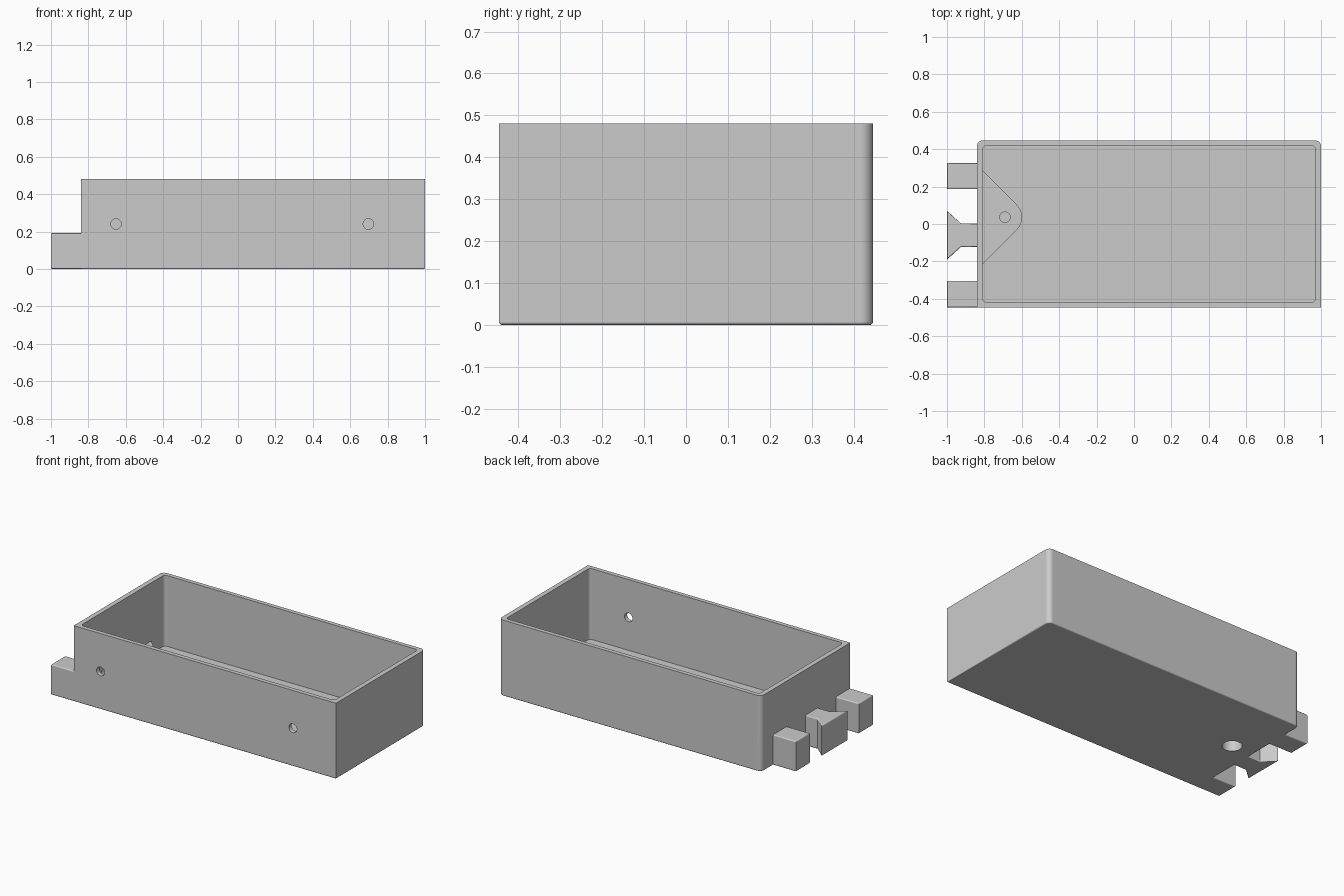
import bpy, bmesh
from math import cos, sin, pi, radians

if "Cube" in bpy.data.objects:
    bpy.data.objects.remove(bpy.data.objects["Cube"])

grey = bpy.data.materials.new("plain grey")
grey.use_nodes = True
GREY = (0.6, 0.6, 0.6, 1)
grey.diffuse_color = GREY
grey.node_tree.nodes["Principled BSDF"].inputs["Base Color"].default_value = GREY


def arc(cx, cy, r, start, end, steps=8):
    return [(cx + r * cos(radians(start + (end - start) * i / steps)),
             cy + r * sin(radians(start + (end - start) * i / steps)))
            for i in range(steps + 1)]


def prism(name, outline, z0, z1, round_bottom=0, round_top=0):
    """Extrude an outline upwards, optionally rounding its rims."""
    bm = bmesh.new()
    base = bm.faces.new([bm.verts.new((x, y, z0)) for x, y in outline])
    top = bmesh.ops.extrude_face_region(bm, geom=[base])["geom"]
    bmesh.ops.translate(bm, vec=(0, 0, z1 - z0),
                        verts=[g for g in top if isinstance(g, bmesh.types.BMVert)])
    bmesh.ops.recalc_face_normals(bm, faces=bm.faces)
    for z, r in ((z0, round_bottom), (z1, round_top)):
        if r:
            rim = [e for e in bm.edges if all(abs(v.co.z - z) < 1e-5 for v in e.verts)]
            bmesh.ops.bevel(bm, geom=rim, offset=r, segments=3, profile=0.5,
                            affect='EDGES', clamp_overlap=True)
    mesh = bpy.data.meshes.new(name)
    bm.to_mesh(mesh)
    bm.free()
    mesh.materials.append(grey)
    ob = bpy.data.objects.new(name, mesh)
    bpy.context.collection.objects.link(ob)
    return ob


def cylinder(name, x, y, r, z0, z1):
    return prism(name, arc(x, y, r, 0, 360, 32)[:-1], z0, z1)


def combine(target, tool, operation):
    """Apply a boolean and discard the tool."""
    tool.hide_render = True
    mod = target.modifiers.new("cut", 'BOOLEAN')
    mod.object, mod.operation, mod.solver = tool, operation, 'EXACT'
    bpy.context.view_layer.objects.active = target
    bpy.ops.object.modifier_apply(modifier=mod.name)
    bpy.data.objects.remove(tool)


def finish(ob):
    """Smooth the rounded rims while the large faces stay flat."""
    bpy.ops.object.select_all(action='DESELECT')
    ob.select_set(True)
    bpy.context.view_layer.objects.active = ob
    bpy.ops.object.shade_smooth_by_angle(angle=radians(32))
    weighted = ob.modifiers.new("flat faces", 'WEIGHTED_NORMAL')
    weighted.keep_sharp = True
    weighted.weight = 100


LEFT, RIGHT, BACK, TOP, FLOOR, WALL = -0.84, 1.0, 0.446, 0.481, 0.032, 0.031

# Open tray, with only the rear corners rounded
outer = ([(LEFT, -BACK), (RIGHT, -BACK)]
         + arc(RIGHT - 0.03, BACK - 0.03, 0.03, 0, 90)
         + arc(LEFT + 0.03, BACK - 0.03, 0.03, 90, 180))
tray = prism("tray", outer, 0, TOP, round_bottom=0.008)

x0, x1, y1, r = LEFT + WALL, RIGHT - WALL, BACK - WALL + 0.004, 0.02
inner = (arc(x0 + r, -y1 + r, r, 180, 270) + arc(x1 - r, -y1 + r, r, 270, 360)
         + arc(x1 - r, y1 - r, r, 0, 90) + arc(x0 + r, y1 - r, r, 90, 180))
combine(tray, prism("cavity", inner, FLOOR, TOP + 0.1), 'DIFFERENCE')

# Rounded triangular screw boss on the floor
bx, by, br = -0.69, 0.036, 0.092
tip = arc(bx, by, br, -45, 45, 12)
reach = br * 2 ** 0.5 + bx - x0
wall_x = x0 - 0.01
boss = [(wall_x, by - reach - 0.01)] + tip + [(wall_x, by + reach + 0.01)]
combine(tray, prism("boss", boss, 0.015, 0.112), 'UNION')

# Screw head recess below, pilot hole above, thin web between them
combine(tray, cylinder("recess", bx, by, 0.057, -0.1, 0.07), 'DIFFERENCE')
combine(tray, cylinder("pilot", bx, by, 0.028, 0.075, 0.2), 'DIFFERENCE')

# Holes through the front wall
for hx in (-0.652, 0.697):
    drill = cylinder("drill", 0, 0, 0.028, -0.1, 0.1)
    drill.rotation_euler.x = pi / 2
    drill.location = (hx, -BACK, 0.241)
    bpy.context.view_layer.update()
    combine(tray, drill, 'DIFFERENCE')
finish(tray)

# Interlocking end tabs: two blocks and a dovetail
END, INSET = -1.0, LEFT + 0.012


def block(y0, y1):
    return [(END, y0), (INSET, y0), (INSET, y1), (END, y1)]


mid, neck, flare = -0.06, 0.063, 0.13
dovetail = [(END, mid - flare), (-0.925, mid - neck), (INSET, mid - neck),
            (INSET, mid + neck), (-0.925, mid + neck), (END, mid + flare)]
for name, outline in (("front_tab", block(-BACK, -0.304)),
                      ("rear_tab", block(0.186, 0.326)),
                      ("dovetail_tab", dovetail)):
    finish(prism(name, outline, 0, 0.193, 0.008, 0.008))
